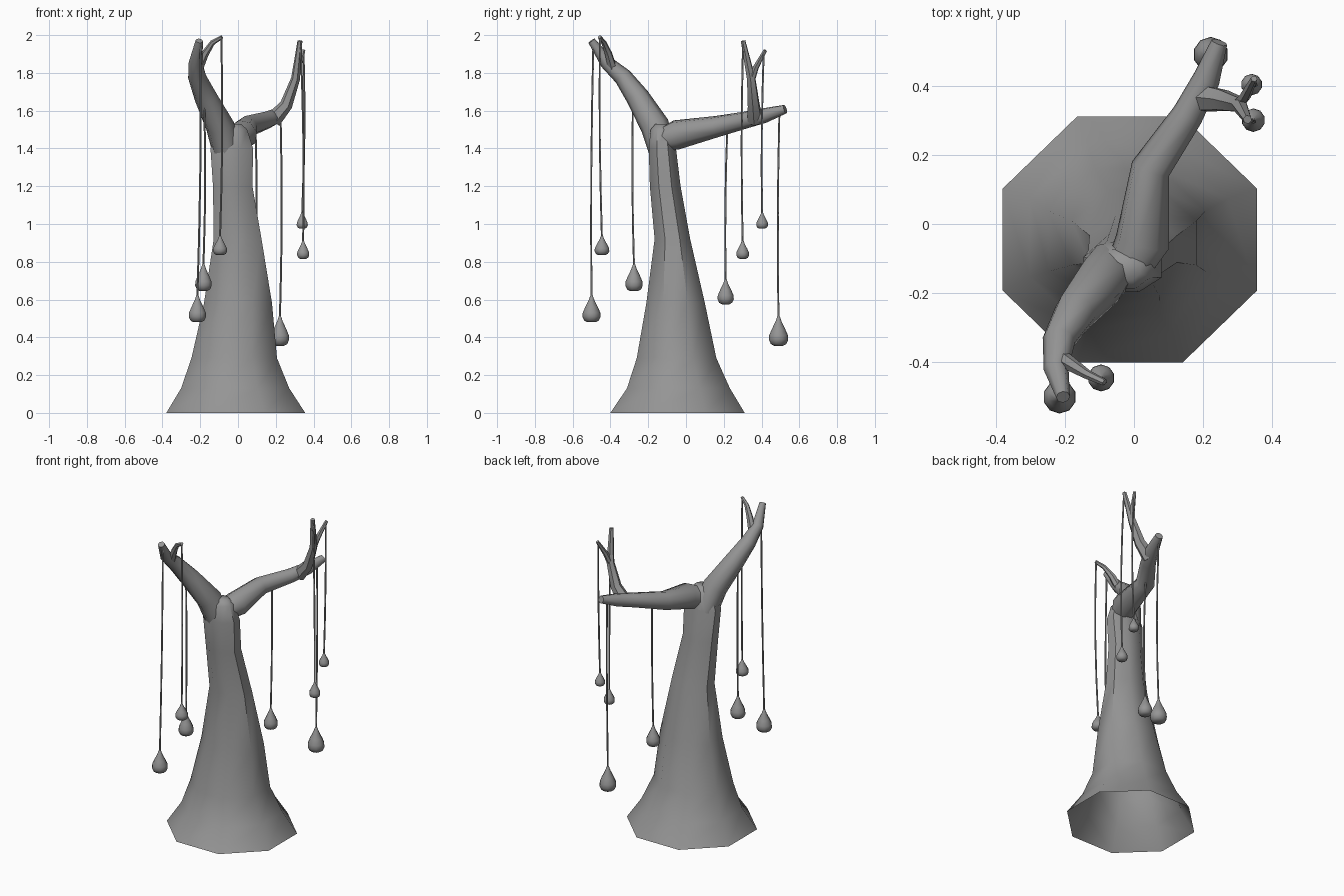
import bpy, bmesh, math
from mathutils import Vector

cube = bpy.data.objects.get("Cube")
if cube:
    bpy.data.objects.remove(cube, do_unlink=True)


def material(name, rgb):
    m = bpy.data.materials.new(name)
    m.use_nodes = True
    m.diffuse_color = (*rgb, 1)
    m.node_tree.nodes["Principled BSDF"].inputs["Base Color"].default_value = (*rgb, 1)
    return m


GREY = material("plain grey", (0.3, 0.3, 0.3))


def skin_rings(name, rings, cap_start, cap_end, angle=50):
    """Join a list of equal-sized point rings into one smooth tube."""
    bm = bmesh.new()
    loops = [[bm.verts.new(p) for p in ring] for ring in rings]
    n = len(loops[0])
    for a, b in zip(loops, loops[1:]):
        for i in range(n):
            j = (i + 1) % n
            bm.faces.new((a[i], a[j], b[j], b[i]))
    if cap_start:
        bm.faces.new(loops[0][::-1])
    if cap_end:
        bm.faces.new(loops[-1])
    mesh = bpy.data.meshes.new(name)
    bm.to_mesh(mesh)
    bm.free()
    mesh.materials.append(GREY)
    obj = bpy.data.objects.new(name, mesh)
    bpy.context.collection.objects.link(obj)
    bpy.ops.object.select_all(action="DESELECT")
    obj.select_set(True)
    bpy.context.view_layer.objects.active = obj
    bpy.ops.object.shade_smooth_by_angle(angle=math.radians(angle))
    return obj


def circle(centre, u, v, ru, rv, sides, turn=0.5):
    return [centre + u * ru * math.cos(a) + v * rv * math.sin(a)
            for a in (math.tau * (i + turn) / sides for i in range(sides))]


def limb(name, path, sides=8):
    """Tapered tube along (x, y, z, radius) points."""
    pts = [Vector(p[:3]) for p in path]
    rings, u = [], Vector((1, 0.3, 0))
    for i, p in enumerate(pts):
        t = (pts[min(i + 1, len(pts) - 1)] - pts[max(i - 1, 0)]).normalized()
        u = (u - t * u.dot(t)).normalized()
        r = path[i][3]
        rings.append(circle(p, u, t.cross(u), r, r, sides))
    return skin_rings(name, rings, True, True)


X, Y = Vector((1, 0, 0)), Vector((0, 1, 0))

# Flared hollow trunk: z, centre x, centre y, half width, half depth
TRUNK = [(0, -0.012, -0.045, 0.398, 0.385), (0.13, -0.015, -0.04, 0.31, 0.295),
         (0.29, -0.02, -0.05, 0.245, 0.228), (0.58, 0, -0.055, 0.195, 0.168),
         (0.92, -0.002, -0.072, 0.137, 0.102), (1.2, -0.028, -0.11, 0.113, 0.088),
         (1.4, -0.033, -0.125, 0.122, 0.078), (1.5, -0.03, -0.13, 0.085, 0.062),
         (1.53, -0.02, -0.13, 0.04, 0.035)]
skin_rings("trunk", [circle(Vector((cx, cy, z)), X, Y, rx, ry, 8)
                     for z, cx, cy, rx, ry in TRUNK], False, True)

# Front limb with its side twig
limb("front_branch", [(-0.06, -0.12, 1.38, 0.075), (-0.095, -0.165, 1.52, 0.077),
                      (-0.17, -0.255, 1.67, 0.062), (-0.217, -0.335, 1.78, 0.048),
                      (-0.225, -0.42, 1.855, 0.036), (-0.205, -0.5, 1.97, 0.02)])
limb("front_twig", [(-0.215, -0.385, 1.81, 0.026), (-0.175, -0.41, 1.9, 0.02),
                    (-0.135, -0.435, 1.96, 0.014), (-0.085, -0.458, 1.99, 0.01)], 6)

# Back limb with its forked twig
limb("back_branch", [(-0.03, -0.15, 1.44, 0.06), (0.025, -0.05, 1.472, 0.08),
                     (0.048, 0.16, 1.515, 0.058), (0.155, 0.315, 1.55, 0.046),
                     (0.21, 0.42, 1.575, 0.04), (0.247, 0.525, 1.608, 0.024)])
limb("back_twig", [(0.185, 0.365, 1.55, 0.045), (0.255, 0.358, 1.63, 0.034),
                   (0.305, 0.345, 1.77, 0.024), (0.328, 0.302, 1.97, 0.013)], 6)
limb("back_twig_fork", [(0.3, 0.345, 1.75, 0.018), (0.322, 0.37, 1.83, 0.016),
                        (0.347, 0.42, 1.92, 0.01)], 6)

# Hanging drops: string top (x, y, z), drop (x, y), drop bottom, drop height, drop radius
HANGING = {
    "front_tip": ((-0.2, -0.49, 1.96), (-0.215, -0.5), 0.48, 0.145, 0.048),
    "front_twig": ((-0.088, -0.455, 1.985), (-0.095, -0.445), 0.835, 0.105, 0.039),
    "front_middle": ((-0.18, -0.28, 1.67), (-0.183, -0.275), 0.645, 0.145, 0.046),
    "back_middle": ((0.092, 0.22, 1.53), (0.09, 0.21), 0.575, 0.135, 0.043),
    "back_tip": ((0.225, 0.495, 1.59), (0.222, 0.49), 0.355, 0.16, 0.051),
    "back_twig": ((0.332, 0.302, 1.95), (0.345, 0.3), 0.815, 0.1, 0.034),
    "back_fork": ((0.347, 0.412, 1.91), (0.34, 0.403), 0.975, 0.09, 0.031),
}
# Teardrop outline: height share, radius share
DROP = [(0, 0.45), (0.06, 0.8), (0.2, 1), (0.35, 0.97), (0.55, 0.7),
        (0.8, 0.32), (0.95, 0.16), (1, 0.08)]
for label, (top, (x, y), z, height, radius) in HANGING.items():
    skin_rings("drop_" + label, [circle(Vector((x, y, z + h * height)), X, Y,
               r * radius, r * radius, 10) for h, r in DROP], True, True, 60)
    a, b = Vector(top), Vector((x, y, z + height * 0.95))
    bow = Vector((0.008, -0.006, 0))
    path = [a.lerp(b, t) + bow * math.sin(math.pi * t) for t in (0, 0.25, 0.5, 0.75, 1)]
    limb("string_" + label, [(*p, 0.0055) for p in path], 5)
